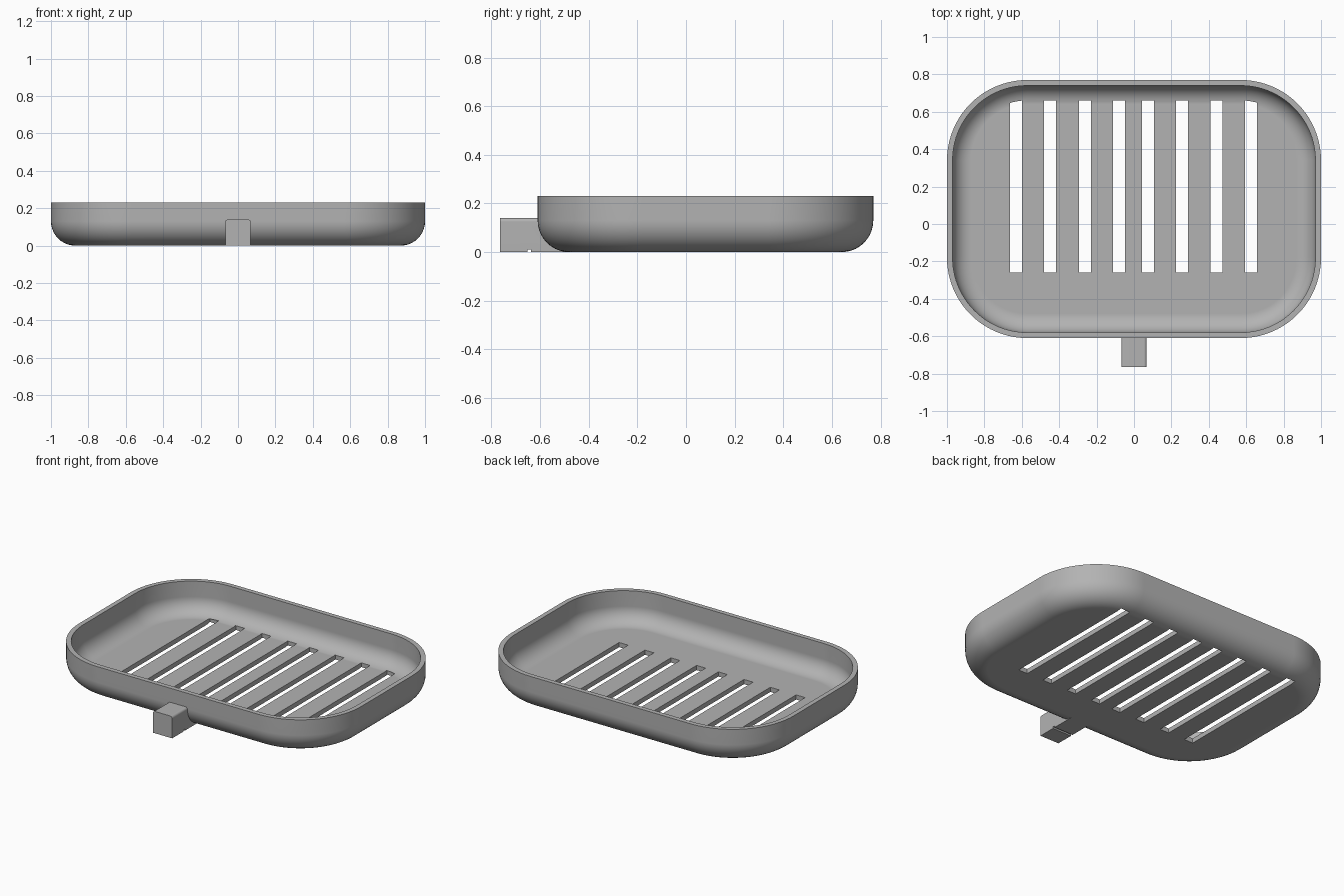
import bpy, bmesh
from math import sin, cos, pi

if "Cube" in bpy.data.objects:
    bpy.data.objects.remove(bpy.data.objects["Cube"])

grey = bpy.data.materials.new("plain grey")
grey.use_nodes = True
colour = (0.45, 0.45, 0.45, 1)
grey.diffuse_color = colour
grey.node_tree.nodes["Principled BSDF"].inputs["Base Color"].default_value = colour

HALF_X, FRONT, BACK, HEIGHT = 1.0, -0.61, 0.77, 0.23
CORNER, FILLET, WALL = 0.43, 0.13, 0.03
CORNER_STEPS, FILLET_STEPS = 20, 10


def make_object(name, bm):
    bmesh.ops.recalc_face_normals(bm, faces=bm.faces)
    mesh = bpy.data.meshes.new(name)
    bm.to_mesh(mesh)
    bm.free()
    obj = bpy.data.objects.new(name, mesh)
    bpy.context.collection.objects.link(obj)
    mesh.materials.append(grey)
    return obj


def select_only(obj):
    bpy.ops.object.select_all(action='DESELECT')
    obj.select_set(True)
    bpy.context.view_layer.objects.active = obj


def smooth(obj):
    select_only(obj)
    bpy.ops.object.shade_smooth_by_angle(angle=pi / 6)
    obj.modifiers.new("flat floor normals", 'WEIGHTED_NORMAL').keep_sharp = True


def ring(bm, inset, z):
    """Rounded rectangle loop, moved inward by inset."""
    r = CORNER - inset
    cx, mid, cy = HALF_X - CORNER, (FRONT + BACK) / 2, (BACK - FRONT) / 2 - CORNER
    verts = []
    for q, (sx, sy) in enumerate(((1, 1), (-1, 1), (-1, -1), (1, -1))):
        for i in range(CORNER_STEPS + 1):
            a = (q + i / CORNER_STEPS) * pi / 2
            verts.append(bm.verts.new((sx * cx + r * cos(a), mid + sy * cy + r * sin(a), z)))
    return verts


# Tray shell: outer fillet up to the rim, then down the inside
arc = [i / FILLET_STEPS * pi / 2 for i in range(FILLET_STEPS + 1)]
inner = FILLET - WALL
profile = [(FILLET * (1 - sin(a)), FILLET * (1 - cos(a))) for a in arc]
profile += [(0, HEIGHT), (WALL, HEIGHT)]
profile += [(FILLET - inner * sin(a), FILLET - inner * cos(a)) for a in reversed(arc)]
bm = bmesh.new()
loops = [ring(bm, *p) for p in profile]
for low, high in zip(loops, loops[1:]):
    for i in range(len(low)):
        j = (i + 1) % len(low)
        bm.faces.new((low[i], low[j], high[j], high[i]))
bm.faces.new(loops[0])
bm.faces.new(loops[-1])
tray = make_object("tray", bm)

# Drain slots: their low top leaves the rising fillet uncut
bm = bmesh.new()
y0, y1, z0, z1 = -0.26, 0.665, -0.1, WALL + 0.0025
for x in (-0.632, -0.449, -0.262, -0.08, 0.075, 0.257, 0.442, 0.625):
    box = bmesh.ops.create_cube(bm, size=1)["verts"]
    bmesh.ops.scale(bm, vec=(0.064, y1 - y0, z1 - z0), verts=box)
    bmesh.ops.translate(bm, vec=(x, (y0 + y1) / 2, (z0 + z1) / 2), verts=box)
cutter = make_object("slot_cutter", bm)
cutter.hide_render = True
cut = tray.modifiers.new("slots", 'BOOLEAN')
cut.operation, cut.solver, cut.object = 'DIFFERENCE', 'EXACT', cutter
select_only(tray)
bpy.ops.object.modifier_apply(modifier=cut.name)
bpy.data.objects.remove(cutter)
smooth(tray)

# Front tab: side profile with a small groove underneath, pushed into the shell
bm = bmesh.new()
side = [(-0.765, 0), (-0.765, 0.14), (-0.595, 0.14), (-0.59, 0.1), (-0.56, 0.045),
        (-0.5, 0.012), (-0.48, 0), (-0.637, 0), (-0.637, 0.01), (-0.652, 0.01), (-0.652, 0)]
face = bm.faces.new([bm.verts.new((-0.068, y, z)) for y, z in side])
grown = bmesh.ops.extrude_face_region(bm, geom=[face])["geom"]
bmesh.ops.translate(bm, vec=(0.136, 0, 0), verts=[v for v in grown if isinstance(v, bmesh.types.BMVert)])
top = [e for e in bm.edges if all(v.co.z > 0.13 for v in e.verts)
       and abs(e.verts[0].co.x - e.verts[1].co.x) < 0.01]
bmesh.ops.bevel(bm, geom=top, offset=0.015, segments=5, profile=0.5, affect='EDGES')
smooth(make_object("front_tab", bm))
